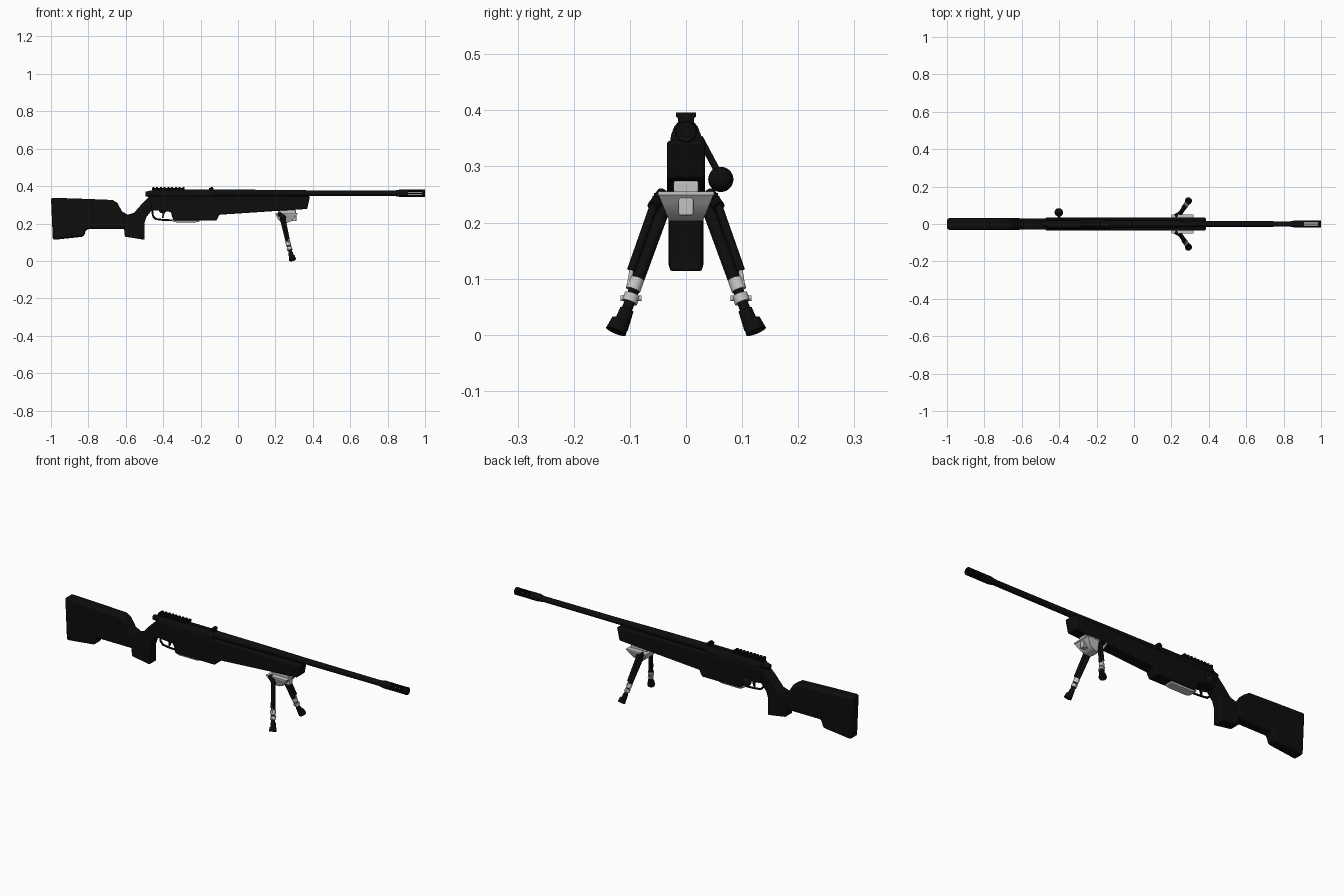
import bpy, bmesh, math
from mathutils import Vector

cube = bpy.data.objects.get("Cube")
if cube:
    bpy.data.objects.remove(cube)


def material(name, value):
    m = bpy.data.materials.new(name)
    m.use_nodes = True
    m.diffuse_color = (value, value, value, 1)
    m.node_tree.nodes["Principled BSDF"].inputs["Base Color"].default_value = (value, value, value, 1)
    return m


BLACK = material("matte black", 0.004)
STEEL = material("light steel", 0.55)


def finish(name, bm, mat, bevel=0.0, segments=3):
    bmesh.ops.recalc_face_normals(bm, faces=bm.faces)
    mesh = bpy.data.meshes.new(name)
    bm.to_mesh(mesh)
    bm.free()
    mesh.materials.append(mat)
    ob = bpy.data.objects.new(name, mesh)
    bpy.context.collection.objects.link(ob)
    bpy.ops.object.select_all(action="DESELECT")
    ob.select_set(True)
    bpy.context.view_layer.objects.active = ob
    bpy.ops.object.shade_smooth_by_angle(angle=math.radians(35))
    if bevel:
        mod = ob.modifiers.new("rounded edges", "BEVEL")
        mod.width, mod.segments, mod.limit_method = bevel, segments, "ANGLE"
        mod.angle_limit = math.radians(50)
    return ob


def prism(name, pts, lo, hi, mat, axis="y", bevel=0.0, taper=None):
    """Extrude an (x, z) outline along y, or a (y, z) outline along x."""
    bm = bmesh.new()
    place = (lambda a, b, t: (a, t, b)) if axis == "y" else (lambda a, b, t: (t, a, b))
    ends = [[bm.verts.new(place(a, b, t)) for a, b in pts] for t in (lo, hi)]
    for ring in ends:
        bm.faces.new(ring)
    for i in range(len(pts)):
        j = (i + 1) % len(pts)
        bm.faces.new((ends[0][i], ends[0][j], ends[1][j], ends[1][i]))
    if taper:
        for v in bm.verts:
            v.co.y *= taper(v.co.z)
    return finish(name, bm, mat, bevel)


def box(name, x, y, z, mat, bevel=0.0):
    return prism(name, [(x[0], z[0]), (x[1], z[0]), (x[1], z[1]), (x[0], z[1])], y[0], y[1], mat, bevel=bevel)


def rod(name, a, b, r1, mat, r2=None, sides=20):
    a, b = Vector(a), Vector(b)
    bm = bmesh.new()
    bmesh.ops.create_cone(bm, cap_ends=True, segments=sides, radius1=r1,
                          radius2=r1 if r2 is None else r2, depth=(b - a).length)
    bm.transform((b - a).to_track_quat("Z", "Y").to_matrix().to_4x4())
    bmesh.ops.translate(bm, verts=bm.verts, vec=(a + b) / 2)
    return finish(name, bm, mat)


def ball(name, centre, r, mat):
    bm = bmesh.new()
    bmesh.ops.create_uvsphere(bm, u_segments=24, v_segments=14, radius=r)
    bmesh.ops.translate(bm, verts=bm.verts, vec=centre)
    return finish(name, bm, mat)


def lathe(name, profile, z, mat, sides=28):
    """Turn an (x, radius) outline around the bore line."""
    bm = bmesh.new()
    rings = []
    for x, r in profile:
        rings.append([bm.verts.new((x, r * math.cos(k * math.tau / sides), z + r * math.sin(k * math.tau / sides)))
                      for k in range(sides)])
    for p, q in zip(rings, rings[1:]):
        for k in range(sides):
            n = (k + 1) % sides
            bm.faces.new((p[k], p[n], q[n], q[k]))
    bm.faces.new(rings[0])
    bm.faces.new(rings[-1])
    return finish(name, bm, mat)


# Stock: butt, wrist with grip, and fore-end
prism("butt", [(-1, .338), (-.82, .332), (-.67, .326), (-.645, .31), (-.62, .265), (-.6, .248), (-.6, .17),
               (-.81, .17), (-.825, .13), (-.99, .112)], -.031, .031, BLACK, bevel=.012)
prism("grip", [(-.64, .3), (-.62, .265), (-.59, .247), (-.555, .258), (-.51, .31), (-.475, .345), (-.43, .345),
               (-.43, .272), (-.46, .272), (-.49, .235), (-.5, .205), (-.5, .113), (-.605, .13), (-.612, .2)],
      -.029, .029, BLACK, bevel=.011)
prism("fore_end", [(-.475, .346), (.385, .346), (.37, .278), (-.1, .247), (-.115, .216), (-.345, .216),
                   (-.36, .262), (-.46, .272)], -.034, .034, BLACK, bevel=.006)

# Receiver, sight rail and bolt
BORE = .362
prism("receiver", [(-.028, .34), (-.027, .355), (-.021, .371), (-.012, .382), (.012, .382), (.021, .371),
                   (.027, .355), (.028, .34)], -.46, -.13, BLACK, axis="x")
rail = [(-.014, .378), (-.014, .385), (-.018, .39), (.018, .39), (.014, .385), (.014, .378)]
prism("rear_rail", rail, -.46, -.285, BLACK, axis="x")
prism("front_rail", rail, -.155, -.132, BLACK, axis="x")
for i in range(9):
    x = -.458 + i * .02
    box("rail_tooth", (x, x + .011), (-.018, .018), (.388, .396), BLACK)
box("front_rail_tooth", (-.148, -.134), (-.018, .018), (.388, .396), BLACK)
rod("bolt_shroud", (-.495, 0, .357), (-.45, 0, .36), .013, BLACK, .02)
rod("bolt_handle", (-.4, .024, .352), (-.4, .058, .288), .006, BLACK)
ball("bolt_knob", (-.402, .062, .277), .0225, BLACK)

# Barrel and slotted muzzle brake
lathe("barrel", [(-.14, .02), (.2, .018), (.4, .0155), (.835, .0145), (.865, .0195), (.908, .0195)], BORE, BLACK)
lathe("muzzle_cap", [(.985, .0195), (.998, .0195), (1, .0175), (1, .009), (.985, .009)], BORE, BLACK)
for k in range(8):
    a = k * math.tau / 8
    y, z = .0155 * math.cos(a), BORE + .0155 * math.sin(a)
    rod("muzzle_bar", (.9, y, z), (.99, y, z), .004, BLACK, sides=10)

# Trigger, guard and magazine floor
guard = [(-.458, .272), (-.455, .24), (-.44, .224), (-.4, .219), (-.345, .217)]
for p, q in zip(guard, guard[1:]):
    rod("trigger_guard", (p[0], 0, p[1]), (q[0], 0, q[1]), .005, BLACK, sides=10)
prism("trigger", [(-.412, .275), (-.395, .275), (-.394, .25), (-.4, .229), (-.407, .228), (-.404, .25)],
      -.005, .005, BLACK)
prism("magazine_floor", [(-.355, .222), (-.205, .222), (-.205, .211), (-.23, .206), (-.33, .206), (-.355, .215)],
      -.024, .024, STEEL, bevel=.003)

# Bipod head
box("bipod_clamp", (.215, .31), (-.022, .022), (.25, .274), STEEL, bevel=.003)
box("bipod_plate", (.2, .318), (-.05, .05), (.249, .255), STEEL)
prism("bipod_head", [(.2, .252), (.318, .252), (.305, .235), (.288, .214), (.262, .203), (.235, .205), (.215, .22)],
      -.05, .05, STEEL, taper=lambda z: .6 + .4 * (z - .203) / .049)
box("head_block", (.27, .312), (-.013, .013), (.213, .245), STEEL, bevel=.003)
rod("pivot_pin", (.225, -.057, .247), (.225, .057, .247), .006, BLACK)

# Bipod legs, one on each side
for s, side in ((-1, "right"), (1, "left")):
    def at(z, out=0.0, fwd=0.0):
        """Point on the leg line at height z."""
        t = (.24 - z) / .24
        return (.232 + .06 * t + fwd, s * (.034 + .088 * t + out), z)

    rod(side + "_upper_leg", at(.232), at(.085), .0115, BLACK)
    rod(side + "_spring_tube", at(.245, .02, .012), at(.115, .018, .006), .0075, BLACK)
    rod(side + "_hinge", at(.252, .012, -.01), at(.228, .02, .014), .011, BLACK)
    rod(side + "_spring_rod", at(.118, .018, .006), at(.09, .012, .004), .004, STEEL)
    rod(side + "_upper_collar", at(.1, .002), at(.08, .002), .0135, STEEL)
    rod(side + "_inner_leg", at(.09), at(.04), .0095, BLACK)
    rod(side + "_lower_collar", at(.072), at(.058), .014, STEEL)
    p = Vector(at(.065))
    rod(side + "_lock_screw", p - Vector((0, .019, 0)), p + Vector((0, .019, 0)), .005, STEEL, sides=12)
    rod(side + "_lower_leg", at(.045), at(.012), .0125, BLACK, .0145)
    rod(side + "_foot", at(.02, .002), at(.0, .003), .016, BLACK, .019).location.z = .006
